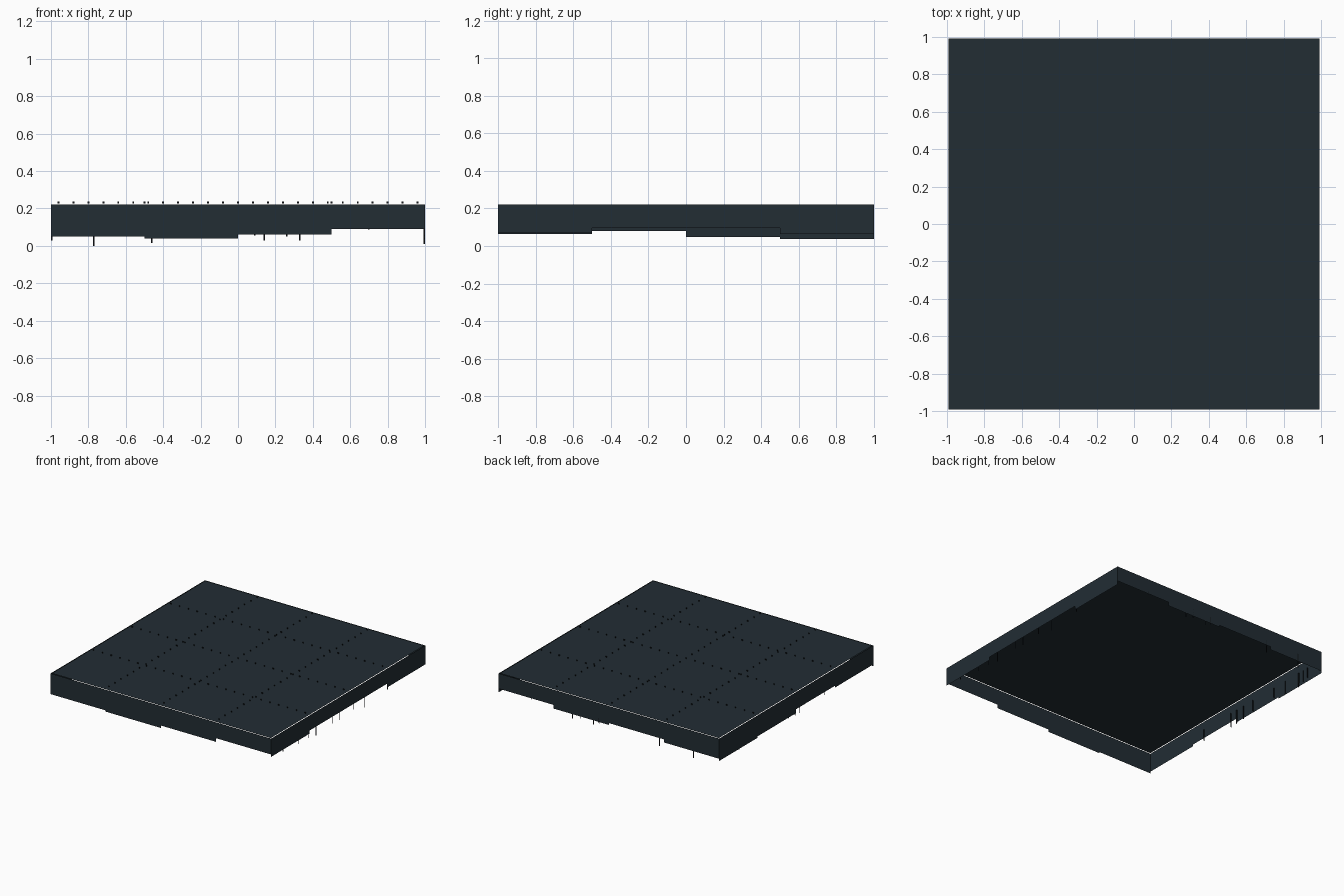
import bpy, random
from mathutils import Vector

if "Cube" in bpy.data.objects:
    bpy.data.objects.remove(bpy.data.objects["Cube"])

random.seed(4)
TOP = 0.22


def material(name, rgb):
    m = bpy.data.materials.new(name)
    m.diffuse_color = (*rgb, 1)
    m.use_nodes = True
    m.node_tree.nodes["Principled BSDF"].inputs["Base Color"].default_value = m.diffuse_color
    return m


CLOTH = material("dark_cloth", (0.016, 0.026, 0.034))
THREAD = material("thread", (0.006, 0.008, 0.010))


def quads_object(name, quads, mat):
    verts = [v for q in quads for v in q]
    faces = [tuple(range(i, i + 4)) for i in range(0, len(verts), 4)]
    me = bpy.data.meshes.new(name)
    me.from_pydata(verts, [], faces)
    me.materials.append(mat)
    ob = bpy.data.objects.new(name, me)
    bpy.context.collection.objects.link(ob)
    return ob


def wall(a, b, z0, z1):
    """Upright quad between two ground points."""
    return [(*a, z0), (*b, z0), (*b, z1), (*a, z1)]


def strand(x, y, z0, z1, w=0.008):
    """Thin flat strip facing the front."""
    return wall((x - w / 2, y), (x + w / 2, y), z0, z1)


# flat canopy sheet, slightly inset from the skirts
s = 0.993
quads_object("canopy_sheet", [[(-s, -s, TOP), (s, -s, TOP), (s, s, TOP), (-s, s, TOP)]], CLOTH)

# hanging skirts, four panels each with uneven hems (listed from -1 to 1)
SKIRTS = {
    "front": ((-1, -1), (1, -1), (0.05, 0.04, 0.06, 0.09)),
    "back": ((-1, 1), (1, 1), (0.055, 0.08, 0.065, 0.095)),
    "right": ((1, -1), (1, 1), (0.07, 0.096, 0.096, 0.065)),
    "left": ((-1, -1), (-1, 1), (0.065, 0.08, 0.048, 0.036)),
}
for side, (a, b, hems) in SKIRTS.items():
    a, b = Vector(a), Vector(b)
    quads = [wall(a.lerp(b, i / 4), a.lerp(b, (i + 1) / 4), h, TOP)
             for i, h in enumerate(hems)]
    if side in ("back", "left"):
        quads = [q[::-1] for q in quads]
    quads_object(side + "_skirt", quads, CLOTH)

# loose threads below the back hem
back = [(-0.77, 0), (-0.46, 0.015), (0.09, 0.055), (0.14, 0.03),
        (0.26, 0.05), (0.33, 0.03), (0.7, 0.088)]
quads_object("back_threads", [strand(x, 1, z, 0.12) for x, z in back], THREAD)

# loose threads on the two sides
right = [(-0.41, 0.02), (-0.11, 0.03), (0.22, 0.01)]
right += [(random.uniform(-0.97, 0.97), random.uniform(0.03, 0.09)) for _ in range(9)]
left = [(random.uniform(-0.97, 0.97), random.uniform(0.025, 0.07)) for _ in range(12)]
quads_object("right_threads", [strand(0.996, y, z, 0.15) for y, z in right], THREAD)
quads_object("left_threads", [strand(-0.996, y, z, 0.15) for y, z in left], THREAD)

# rows of stitches along the seams between cloth panels
stitches = []
for seam in (-0.5, 0, 0.5):
    for i in range(25):
        t = -0.96 + 0.08 * i
        stitches.append(strand(t, seam, TOP + 0.006, TOP + 0.017, 0.01))
        stitches.append(strand(seam, t, TOP + 0.006, TOP + 0.017, 0.01))
quads_object("seam_stitches", stitches, THREAD)
